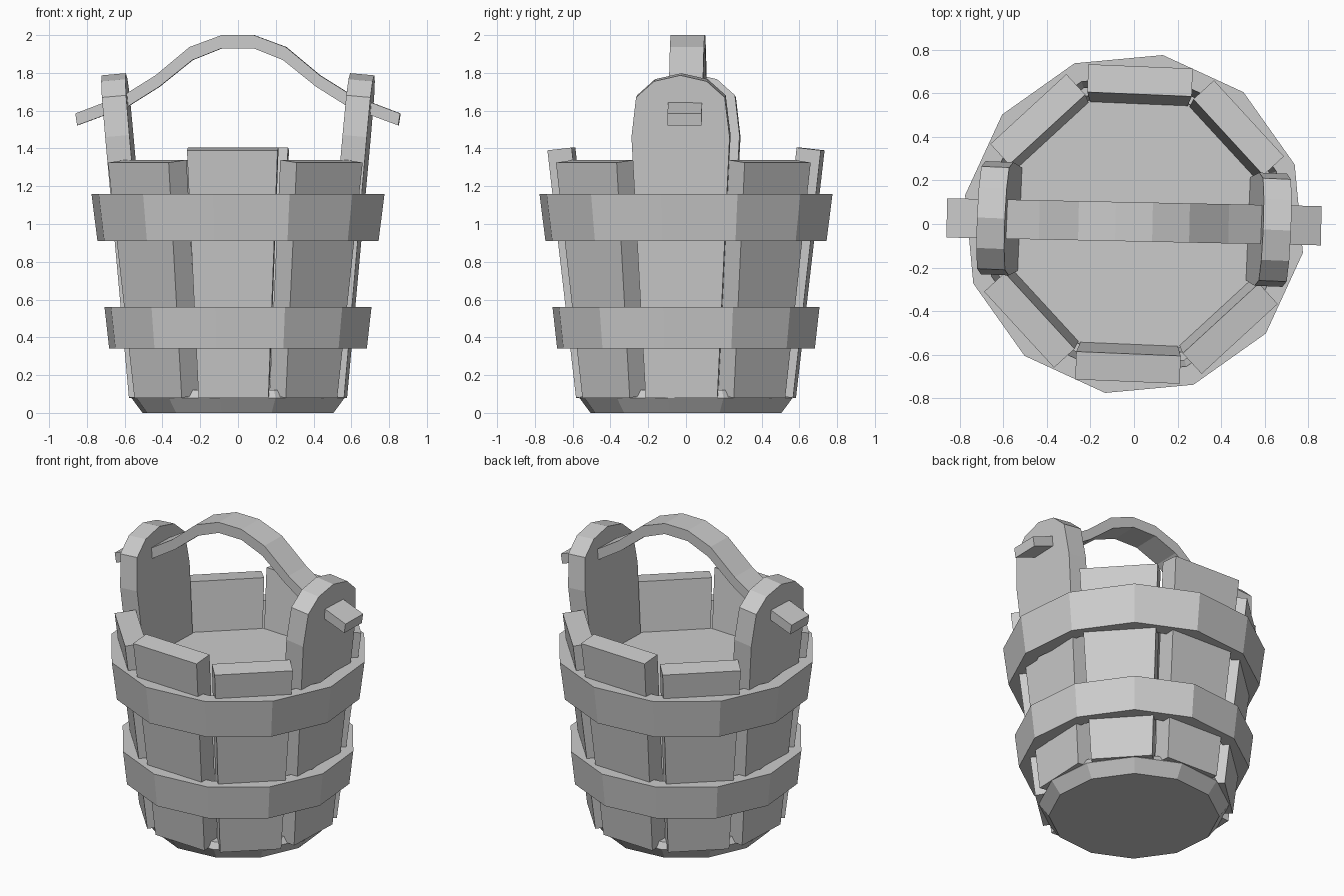
import bpy
import math
from mathutils import Matrix

if "Cube" in bpy.data.objects:
    bpy.data.objects.remove(bpy.data.objects["Cube"])

TURN = math.radians(-2.4)      # the whole bucket is slightly turned
HOOP_TURN = math.radians(-9.7)


def make(name, verts, faces):
    mesh = bpy.data.meshes.new(name)
    mesh.from_pydata(verts, [], faces)
    mesh.update()
    ob = bpy.data.objects.new(name, mesh)
    bpy.context.collection.objects.link(ob)
    return ob


def prism(name, front, back, matrix=Matrix()):
    """Solid between two matching outlines."""
    n = len(front)
    faces = [tuple(range(n)), tuple(range(2 * n - 1, n - 1, -1))]
    faces += [(i, i + n, (i + 1) % n + n, (i + 1) % n) for i in range(n)]
    return make(name, [matrix @ v for v in map(vec, front + back)], faces)


def vec(p):
    from mathutils import Vector
    return Vector(p)


def lathe(name, profile, closed, sides=12, turn=HOOP_TURN):
    """Spin an (r, z) profile; closed loops make rings, open ones get caps."""
    n = len(profile)
    verts = [(r * math.cos(turn + k * math.tau / sides),
              r * math.sin(turn + k * math.tau / sides), z)
             for k in range(sides) for r, z in profile]
    faces = []
    for k in range(sides):
        a, b = k * n, (k + 1) % sides * n
        for i in range(n if closed else n - 1):
            j = (i + 1) % n
            faces.append((a + i, b + i, b + j, a + j))
    if not closed:
        faces.append(tuple(k * n for k in reversed(range(sides))))
        faces.append(tuple(k * n + n - 1 for k in range(sides)))
    return make(name, verts, faces)


def stave(name, outline, r0, r1, angle, thick=0.128):
    """Leaning board: outline is (y, z) on the outer face, radius r0 to r1."""
    zs = [z for _, z in outline]
    lo, hi = min(zs), max(zs)
    slope = (r1 - r0) / (hi - lo)
    outer = [(r0 + (z - lo) * slope, y, z) for y, z in outline]
    inner = [(x - thick, y, z + thick * slope) for x, y, z in outer]
    return prism(name, outer, inner, Matrix.Rotation(angle + TURN, 4, 'Z'))


# Plain staves, taller at front and back
for k in (1, 2, 3, 5, 6, 7):
    top = 1.39 if k % 2 == 0 else 1.325
    half = 0.185 + 0.055 * (top - 0.08) / 1.31
    stave("stave", [(-0.185, 0.08), (0.185, 0.08), (half, top), (-half, top)],
          0.575, 0.575 + 0.114 * (top - 0.08), k * math.pi / 4)

# Tall rounded side staves that carry the handle
right = [(0.19, 0.08), (0.26, 1.46), (0.235, 1.67), (0.14, 1.755)]
outline = right + [(0, 1.787)] + [(-y, z) for y, z in reversed(right)]
for k in (0, 4):
    stave("handle_stave", outline, 0.57, 0.722, k * math.pi / 4)

# Hoops
for name, z0, z1, ra, rb in (("upper_hoop", 0.91, 1.16, 0.755, 0.787),
                             ("lower_hoop", 0.34, 0.56, 0.692, 0.717)):
    lathe(name, [(ra - 0.09, z0), (ra, z0), (rb, z1), (rb - 0.09, z1)], True)

# Chamfered base and the filled surface inside
lathe("base", [(0.513, 0), (0.573, 0.08), (0.55, 0.12)], False)
lathe("contents", [(0.6, 0.99), (0.605, 1.02)], False, 8, TURN + math.pi / 8)

# Arched handle strip
upper = [(0.085, 2.0), (0.255, 1.937), (0.435, 1.787), (0.60, 1.684), (0.86, 1.585)]
lower = [(0.85, 1.522), (0.585, 1.62), (0.415, 1.727), (0.24, 1.868), (0.085, 1.93)]
matrix = Matrix.Translation((0, 0.01, 0)) @ Matrix.Rotation(math.radians(-1.2), 4, 'Z')
top = [(-x, z) for x, z in reversed(upper)] + upper
bottom = lower + [(-x, z) for x, z in reversed(lower)]
bottom.reverse()
verts = [matrix @ vec((x, y, z)) for y in (-0.09, 0.09) for x, z in top + bottom]
n = len(top)
faces = []
for i in range(n - 1):
    t, b, s = i, n + i, 2 * n
    faces += [(t, t + 1, t + 1 + s, t + s), (b, b + s, b + 1 + s, b + 1),
              (t, b, b + 1, t + 1), (t + s, t + 1 + s, b + 1 + s, b + s)]
for i in (0, n - 1):
    q = (i, i + 2 * n, i + 3 * n, i + n)
    faces.append(q if i == 0 else q[::-1])
make("handle", verts, faces)

# Consistent outward normals
import bmesh
for ob in bpy.context.collection.objects:
    bm = bmesh.new()
    bm.from_mesh(ob.data)
    bmesh.ops.recalc_face_normals(bm, faces=bm.faces)
    bm.to_mesh(ob.data)
    bm.free()
